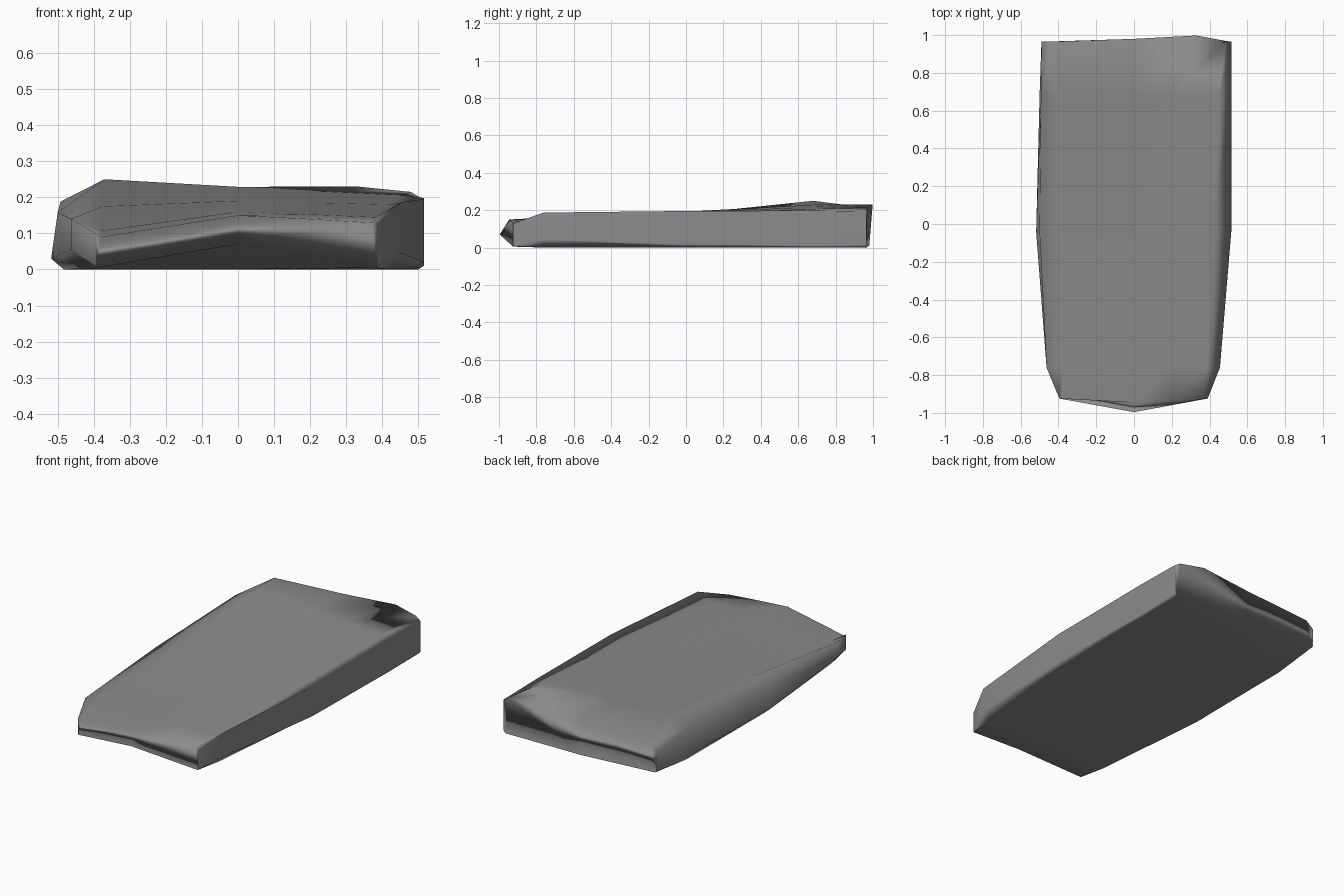
import bpy, bmesh

if "Cube" in bpy.data.objects:
    bpy.data.objects.remove(bpy.data.objects["Cube"])

# Cross-sections from front to back:
# y, left/right edge x, left/right crest x, top heights left to right, side low heights, bottom inset, left lean
sections = [
    (-0.925, -0.395, 0.39, -0.38, 0.37, (0.10, 0.09, 0.15, 0.13, 0.125), (0.012, 0.012), 0.005, 0.0),
    (-0.76, -0.463, 0.455, -0.38, 0.38, (0.14, 0.107, 0.16, 0.145, 0.187), (0.055, 0.045), 0.045, 0.0),
    (-0.04, -0.518, 0.515, -0.375, 0.42, (0.158, 0.175, 0.19, 0.18, 0.195), (0.03, 0.02), 0.035, 0.018),
    (0.68, -0.50, 0.515, -0.37, 0.45, (0.188, 0.25, 0.229, 0.206, 0.198), (0.03, 0.01), 0.02, 0.008),
    (0.965, -0.49, 0.515, -0.44, 0.48, (0.155, 0.195, 0.212, 0.215, 0.193), (0.045, 0.015), 0.015, 0.0),
]

bm = bmesh.new()
rings = []
for i, (y, xl, xr, cl, cr, top, low, inset, lean) in enumerate(sections):
    front, back = i == 0, i == len(sections) - 1
    mid_y = y + (0.015 if back else 0)
    mid_x = 0.33 if back else 0.2
    mid_z = (top[2] + top[3]) / 2
    pts = [
        (xl + inset, y, 0.005 if front else 0.03 if back else 0.0),
        (xl, y, low[0]), (xl + lean, y, top[0]),
        (cl, y, top[1]),
        (0, y - 0.02 if front else mid_y, top[2]),
        (mid_x, y - 0.01 if front else 0.998 if back else y, 0.23 if back else mid_z),
        (cr, y + (0.005 if back else 0), top[3]),
        (xr, y, top[4]), (xr, y, low[1]),
        (xr - inset, y, 0.005 if front else 0.0),
        (0, -0.996 if front else mid_y, 0.07 if front else 0.012 if back else 0.0),
    ]
    rings.append([bm.verts.new(p) for p in pts])

# Skin between neighbouring sections
for a, b in zip(rings, rings[1:]):
    n = len(a)
    for k in range(n):
        bm.faces.new((a[k], a[(k + 1) % n], b[(k + 1) % n], b[k]))

# Front and back ends
for r in (rings[0], rings[-1]):
    for ids in ((0, 1, 2, 3), (0, 3, 4, 10), (10, 4, 5), (10, 5, 6, 9), (9, 6, 7, 8)):
        bm.faces.new([r[k] for k in ids])

bmesh.ops.recalc_face_normals(bm, faces=bm.faces)
for f in bm.faces:
    f.smooth = True
mesh = bpy.data.meshes.new("slab")
bm.to_mesh(mesh)
bm.free()
slab = bpy.data.objects.new("slab", mesh)
bpy.context.collection.objects.link(slab)

# Large faces keep their own shading, edges stay soft
weighted = slab.modifiers.new("soft_edges", 'WEIGHTED_NORMAL')
weighted.weight = 80

# Dark grey stone
stone = bpy.data.materials.new("dark_grey")
stone.diffuse_color = (0.26, 0.26, 0.26, 1.0)
stone.use_nodes = True
stone.node_tree.nodes["Principled BSDF"].inputs["Base Color"].default_value = stone.diffuse_color
mesh.materials.append(stone)
